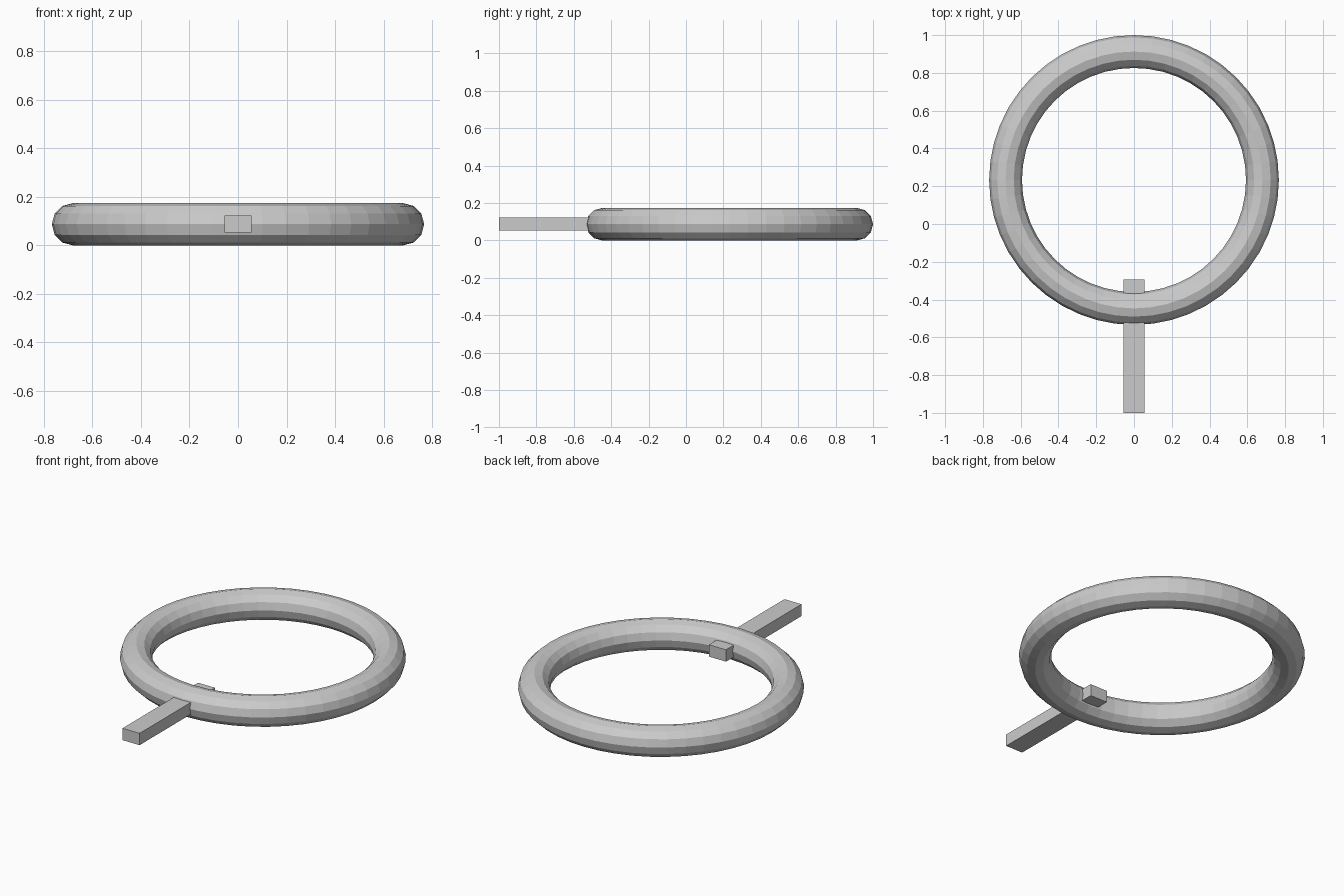
import bpy

if "Cube" in bpy.data.objects:
    bpy.data.objects.remove(bpy.data.objects["Cube"])

MID_Z = 0.087

# Ring: flat-shaded torus, 48 x 12 faces
bpy.ops.mesh.primitive_torus_add(
    location=(0, 0.233, MID_Z),
    major_radius=0.68, minor_radius=0.087,
    major_segments=48, minor_segments=12)
bpy.context.object.name = "ring"
bpy.ops.object.shade_flat()

# Handle: square bar passing through the front of the ring
y_front, y_back = -1.0, -0.294
bpy.ops.mesh.primitive_cube_add(size=1, location=(0, (y_front + y_back) / 2, MID_Z))
handle = bpy.context.object
handle.name = "handle"
handle.scale = (0.112, y_back - y_front, 0.07)
bpy.ops.object.transform_apply(location=False, rotation=False, scale=True)
